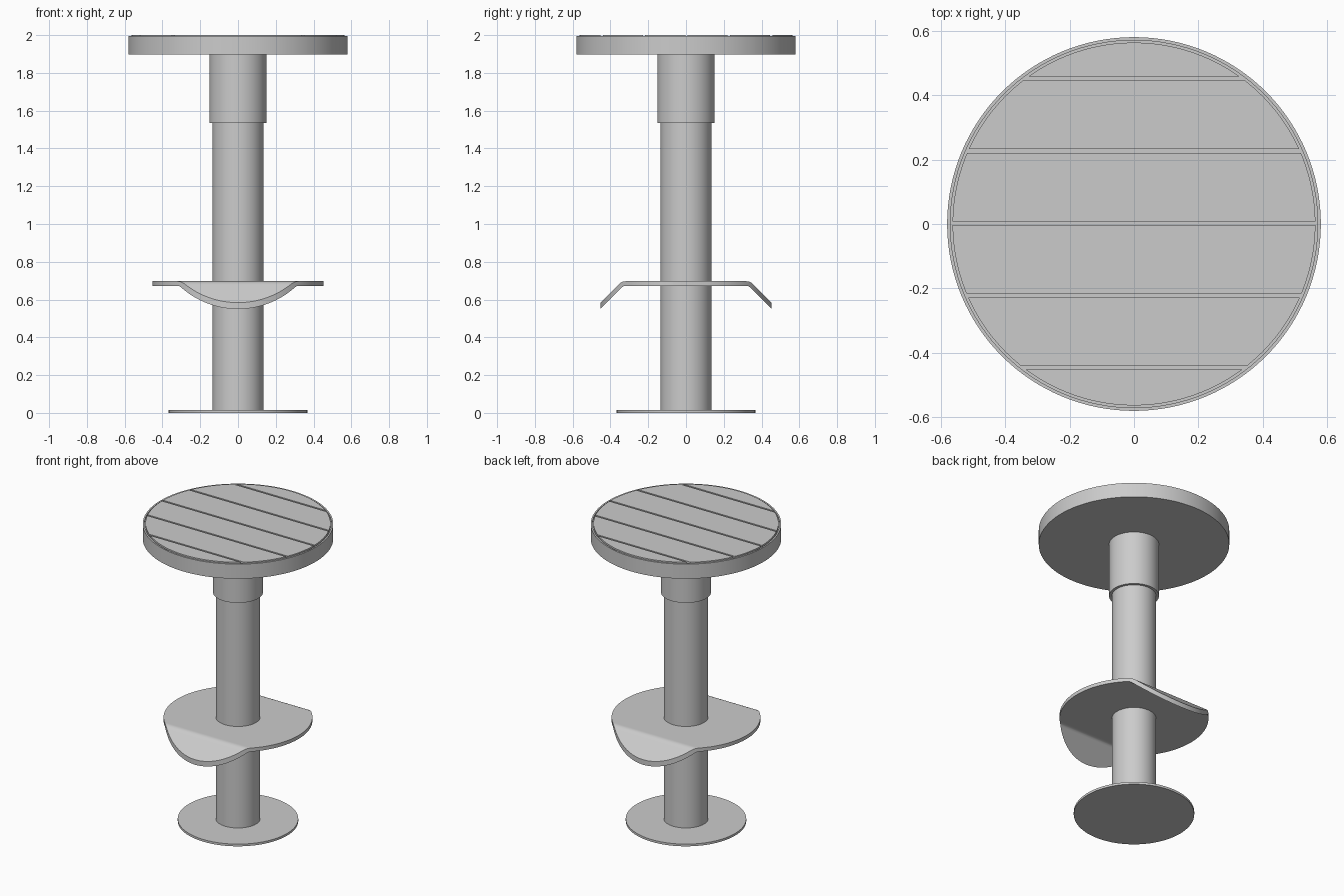
import bpy, bmesh, math

cube = bpy.data.objects.get("Cube")
if cube:
    bpy.data.objects.remove(cube, do_unlink=True)

# One plain grey finish for the whole stool
grey = bpy.data.materials.new("light_grey")
grey.use_nodes = True
grey.diffuse_color = (0.6, 0.6, 0.6, 1)
grey.node_tree.nodes["Principled BSDF"].inputs["Base Color"].default_value = grey.diffuse_color


def finish(name, bm):
    """Turn a bmesh into a named, shaded object."""
    bmesh.ops.remove_doubles(bm, verts=bm.verts, dist=1e-5)
    bmesh.ops.recalc_face_normals(bm, faces=bm.faces)
    mesh = bpy.data.meshes.new(name)
    bm.to_mesh(mesh)
    bm.free()
    mesh.materials.append(grey)
    obj = bpy.data.objects.new(name, mesh)
    bpy.context.collection.objects.link(obj)
    bpy.ops.object.select_all(action='DESELECT')
    obj.select_set(True)
    bpy.context.view_layer.objects.active = obj
    bpy.ops.object.shade_smooth_by_angle(angle=math.radians(30))
    return obj


def lathe(name, profile, steps=96):
    """Spin an (r, z) profile around the z axis."""
    bm = bmesh.new()
    verts = [bm.verts.new((r, 0, z)) for r, z in profile]
    edges = [bm.edges.new(pair) for pair in zip(verts, verts[1:])]
    bmesh.ops.spin(bm, geom=verts + edges, axis=(0, 0, 1), cent=(0, 0, 0),
                   angle=math.tau, steps=steps, use_duplicate=False)
    return finish(name, bm)


def cylinder(name, r, z0, z1):
    return lathe(name, [(0, z0), (r, z0), (r, z1), (0, z1)])


# Base plate, column and collar
cylinder("base_plate", 0.367, 0, 0.015)
cylinder("column", 0.135, 0.015, 1.54)
cylinder("collar", 0.152, 1.535, 1.897)

# Seat body: a disc with a thin raised rim around a shallow recess
FLOOR, RIM, TOP = 1.985, 1.995, 2.0
lathe("seat_body", [(0, 1.897), (0.58, 1.897), (0.58, RIM),
                    (0.57, RIM), (0.57, FLOOR), (0, FLOOR)], 128)

# Seat slats: strips of a circle separated by narrow grooves
SLAT_R, PITCH, GAP, SHIFT = 0.563, 0.2243, 0.006, 0.0025


def slat(name, y0, y1, steps=24):
    a0, a1 = (math.asin(max(-1, min(1, y / SLAT_R))) for y in (y0, y1))
    angles = [a0 + (a1 - a0) * i / steps for i in range(steps + 1)]
    right = [(SLAT_R * math.cos(a), SLAT_R * math.sin(a)) for a in angles]
    outline = right + [(-x, y) for x, y in reversed(right)]
    bm = bmesh.new()
    face = bm.faces.new([bm.verts.new((x, y, FLOOR)) for x, y in outline])
    lifted = bmesh.ops.extrude_face_region(bm, geom=[face])["geom"]
    for v in lifted:
        if isinstance(v, bmesh.types.BMVert):
            v.co.z = TOP
    finish(name, bm)


for i in range(-3, 3):
    low = -SLAT_R if i == -3 else i * PITCH + SHIFT + GAP
    high = SLAT_R if i == 2 else (i + 1) * PITCH + SHIFT - GAP
    slat(f"seat_slat_{i + 4}", low, high)

# Footrest: a round plate whose front and back edges bend down at 45 degrees
FOOT_R, FOOT_TOP, THICK, BEND_Y, BEND_R = 0.453, 0.697, 0.024, 0.319, 0.05


def bent(y, radius):
    """Height of a surface concentric with the bend."""
    d = abs(y) - BEND_Y
    centre = FOOT_TOP - BEND_R
    k = radius * math.sqrt(0.5)
    if d <= 0:
        return centre + radius
    if d < k:
        return centre + math.sqrt(radius ** 2 - d ** 2)
    return centre + k - (d - k)


bm = bmesh.new()
STEPS = 128
rings = []
for i in range(STEPS + 1):
    a = math.pi * (i / STEPS - 0.5)
    x, y = FOOT_R * math.cos(a), FOOT_R * math.sin(a)
    top, bottom = bent(y, BEND_R), bent(y, BEND_R - THICK)
    rings.append([bm.verts.new(p) for p in
                  ((-x, y, bottom), (x, y, bottom), (x, y, top), (-x, y, top))])
for a, b in zip(rings, rings[1:]):
    for j in range(4):
        k = (j + 1) % 4
        bm.faces.new((a[j], a[k], b[k], b[j]))
finish("footrest", bm)
